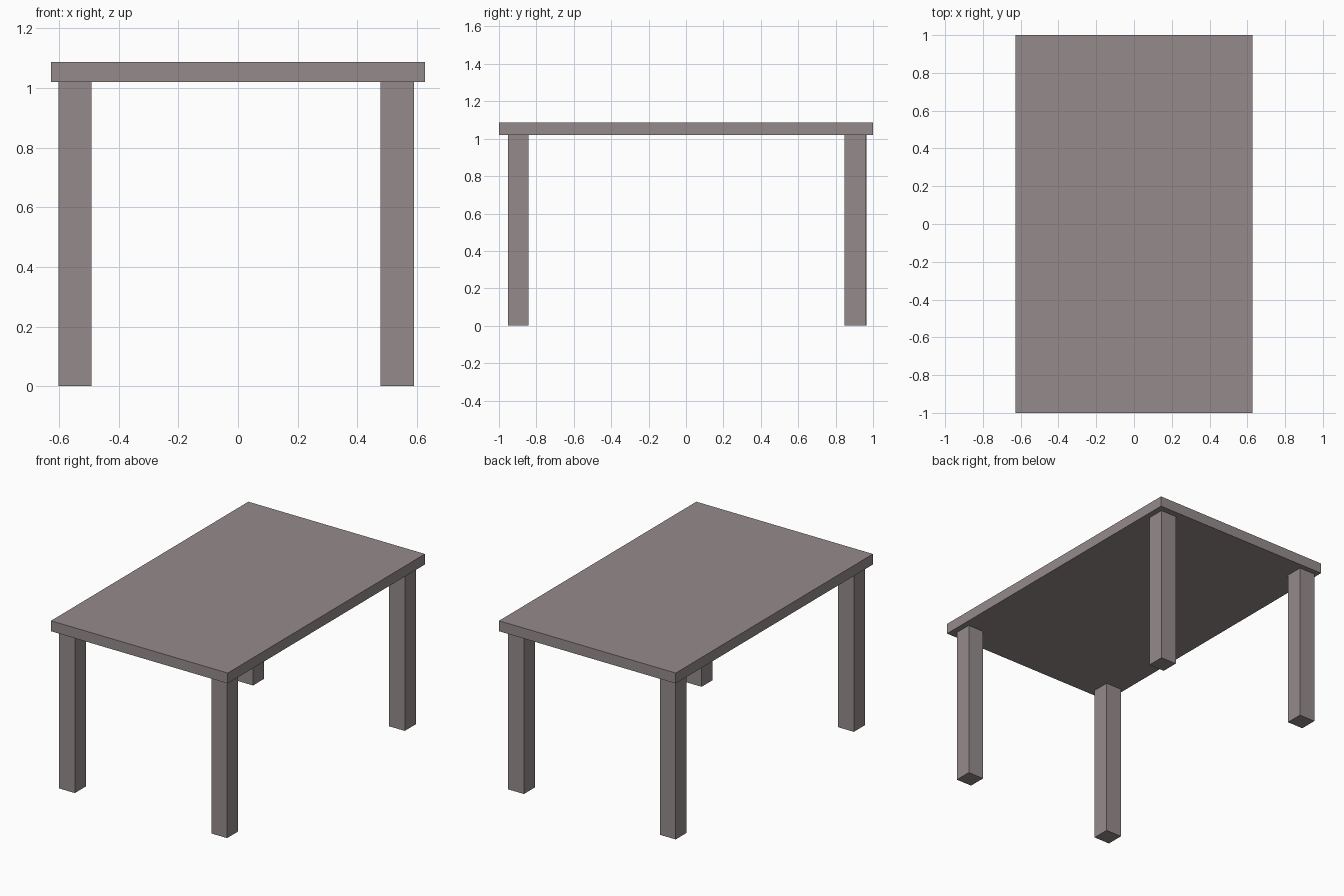
import bpy

if "Cube" in bpy.data.objects:
    bpy.data.objects.remove(bpy.data.objects["Cube"])

wood = bpy.data.materials.new("grey_brown")
wood.diffuse_color = (0.30, 0.26, 0.26, 1)
wood.use_nodes = True
wood.node_tree.nodes["Principled BSDF"].inputs["Base Color"].default_value = wood.diffuse_color


def box(name, x, y, z):
    """Box from (min, max) ranges on each axis."""
    ranges = (x, y, z)
    bpy.ops.mesh.primitive_cube_add(size=1, location=[(a + b) / 2 for a, b in ranges])
    ob = bpy.context.object
    ob.name = name
    ob.scale = [b - a for a, b in ranges]
    bpy.ops.object.transform_apply(location=False, rotation=False, scale=True)
    ob.data.materials.append(wood)
    return ob


TOP_Z, UNDER_Z = 1.087, 1.02
LEG = 0.112

# Table top
box("table_top", (-0.627, 0.627), (-1, 1), (UNDER_Z, TOP_Z))

# Four square legs, given by their lower x and y corner
legs = {
    "front_left_leg": (-0.603, -0.953),
    "front_right_leg": (0.478, -0.953),
    "back_left_leg": (-0.603, 0.854),
    "back_right_leg": (0.478, 0.848),
}
for name, (x, y) in legs.items():
    box(name, (x, x + LEG), (y, y + LEG), (0, UNDER_Z))
